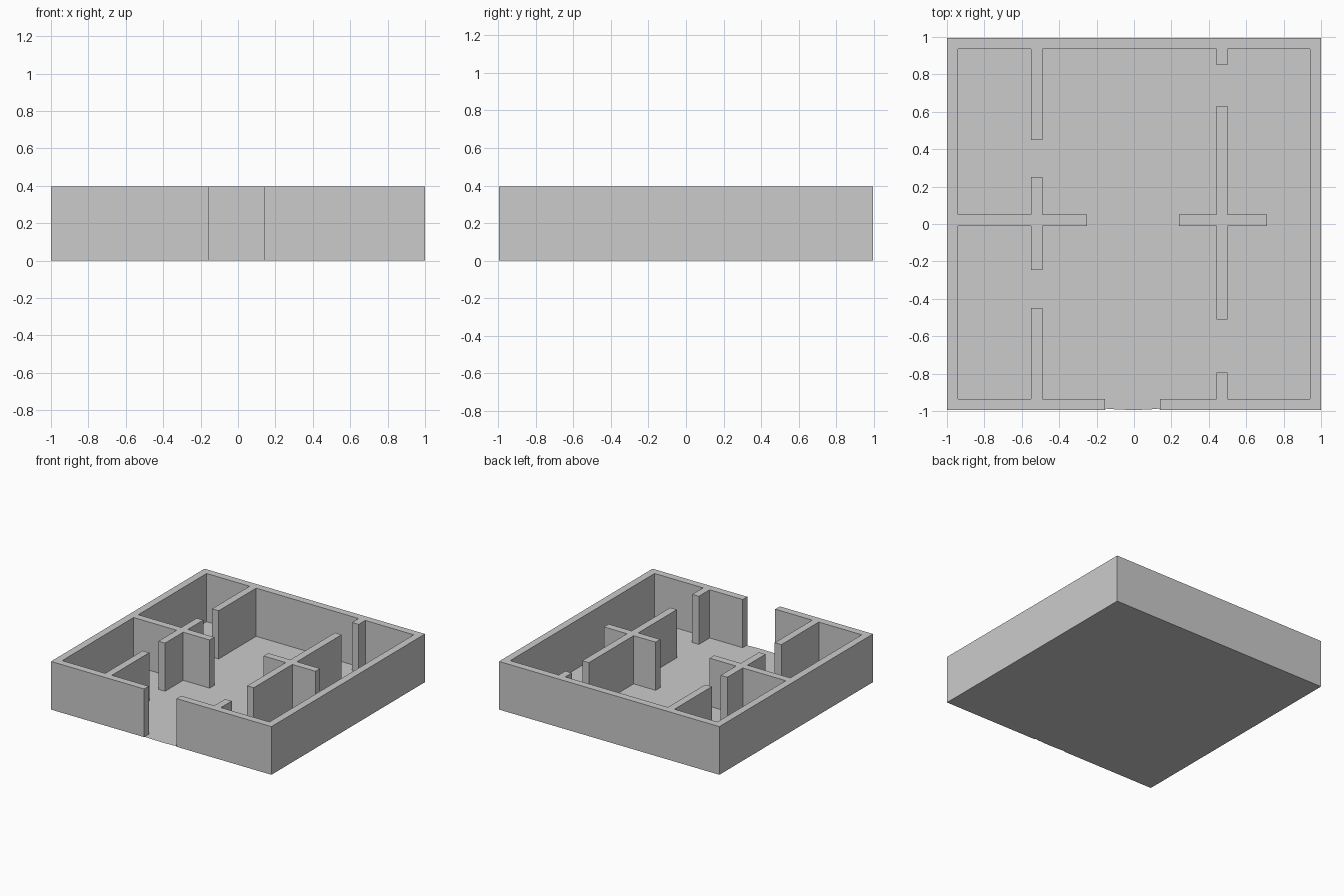
import bpy, bmesh

if "Cube" in bpy.data.objects:
    bpy.data.objects.remove(bpy.data.objects["Cube"])

H = 0.395          # wall height
X, Y = 1.0, 0.995  # half footprint
T = 0.06           # wall thickness

# Wall plan as rectangles: x0, x1, y0, y1
plan = [
    # outer shell with entrance in the front wall
    (-X, -X + T, -Y, Y), (X - T, X, -Y, Y), (-X, X, Y - T, Y),
    (-X, -0.155, -Y, -Y + T), (0.14, X, -Y, -Y + T),
    # cross walls
    (-X, -0.25, -0.01, 0.05), (0.24, 0.71, -0.01, 0.05),
]
# long partitions, broken by door gaps
for x, spans in ((-0.55, ((-Y, -0.45), (-0.245, 0.25), (0.45, Y))),
                 (0.44, ((-Y, -0.795), (-0.51, 0.63), (0.85, Y)))):
    plan += [(x, x + T, y0, y1) for y0, y1 in spans]


def finish(bm, name):
    me = bpy.data.meshes.new(name)
    bm.to_mesh(me)
    bm.free()
    ob = bpy.data.objects.new(name, me)
    bpy.context.collection.objects.link(ob)
    return ob


# Walls: fill plan cells on a shared grid, so crossings merge, then extrude
xs = sorted({round(v, 4) for r in plan for v in r[:2]})
ys = sorted({round(v, 4) for r in plan for v in r[2:]})
bm = bmesh.new()
grid = {}


def vert(x, y):
    if (x, y) not in grid:
        grid[x, y] = bm.verts.new((x, y, 0))
    return grid[x, y]


for x0, x1 in zip(xs, xs[1:]):
    for y0, y1 in zip(ys, ys[1:]):
        cx, cy = (x0 + x1) / 2, (y0 + y1) / 2
        if any(a < cx < b and c < cy < d for a, b, c, d in plan):
            bm.faces.new([vert(x0, y0), vert(x1, y0), vert(x1, y1), vert(x0, y1)])

ext = bmesh.ops.extrude_face_region(bm, geom=bm.faces[:])
top = [g for g in ext["geom"] if isinstance(g, bmesh.types.BMVert)]
bmesh.ops.translate(bm, verts=top, vec=(0, 0, H))
bmesh.ops.recalc_face_normals(bm, faces=bm.faces[:])
# the floor closes the underside
under = [f for f in bm.faces if all(v.co.z < 1e-5 for v in f.verts)]
bmesh.ops.delete(bm, geom=under, context='FACES_ONLY')
bmesh.ops.dissolve_limit(bm, angle_limit=0.01, verts=bm.verts[:], edges=bm.edges[:])
finish(bm, "walls")

# Floor: thin sheet with a slightly bowed threshold at the entrance
bm = bmesh.new()
outline = [(-X, -Y), (-0.155, -Y), (-0.15, -Y + 0.008), (-0.1, -Y + 0.004), (0, -Y),
           (0.09, -Y + 0.004), (0.135, -Y + 0.008), (0.14, -Y), (X, -Y), (X, Y), (-X, Y)]
bm.faces.new([bm.verts.new((x, y, 0)) for x, y in outline])
finish(bm, "floor")
